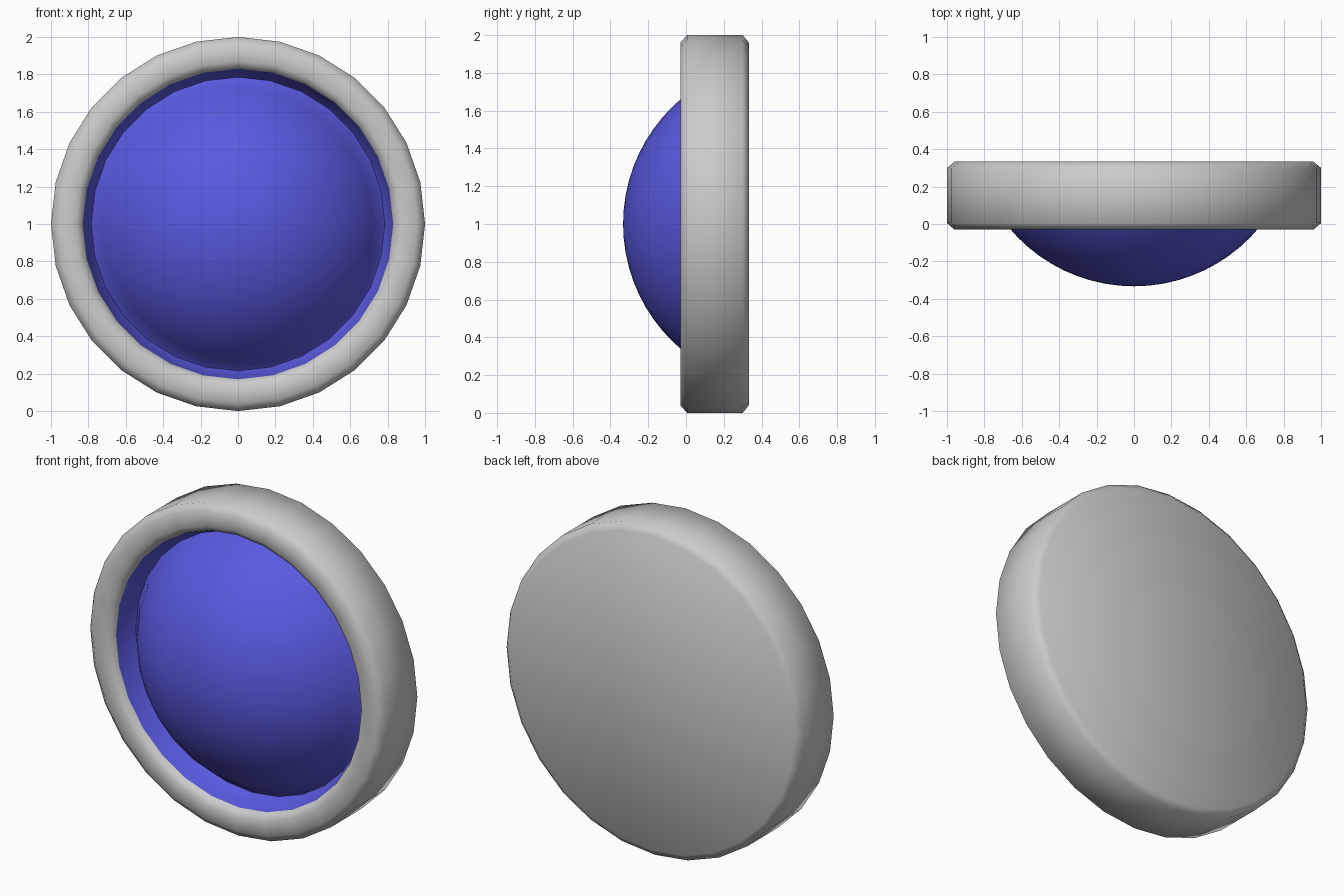
import bpy, bmesh
from math import sin, cos, pi, radians, asin

if "Cube" in bpy.data.objects:
    bpy.data.objects.remove(bpy.data.objects["Cube"])

SEGMENTS = 28


def lathe(name, profile, angle, color=None):
    """Revolve (radius, y) points around the y axis at z = 1."""
    bm = bmesh.new()
    rings = []
    for r, y in profile:
        rings.append([bm.verts.new((r * sin(2 * pi * j / SEGMENTS), y,
                                    1 + r * cos(2 * pi * j / SEGMENTS)))
                      for j in range(SEGMENTS)])
    for a, b in zip(rings, rings[1:]):
        for j in range(SEGMENTS):
            k = (j + 1) % SEGMENTS
            bm.faces.new((a[j], a[k], b[k], b[j]))
    # merge the points on the axis
    bmesh.ops.remove_doubles(bm, verts=bm.verts[:], dist=1e-5)
    mesh = bpy.data.meshes.new(name)
    bm.to_mesh(mesh)
    bm.free()
    obj = bpy.data.objects.new(name, mesh)
    bpy.context.collection.objects.link(obj)
    if color:
        mat = bpy.data.materials.new(name + "_color")
        mat.diffuse_color = color
        mat.use_nodes = True
        mat.node_tree.nodes["Principled BSDF"].inputs["Base Color"].default_value = mat.diffuse_color
        mesh.materials.append(mat)
    bpy.ops.object.select_all(action='DESELECT')
    obj.select_set(True)
    bpy.context.view_layer.objects.active = obj
    bpy.ops.object.shade_smooth_by_angle(angle=radians(angle))
    return obj


# Grey housing: inner lip, bevelled front rim, side wall, flat back
lathe("housing", [(0.83, 0.01), (0.84, -0.01), (0.87, -0.03), (0.96, -0.03),
                  (1.0, 0.005), (1.0, 0.3), (0.96, 0.333), (0, 0.333)], 60)

# Blue lens: bulging dome that turns up into a groove against the lip
R, APEX, EDGE = 0.87, -0.333, 0.76
steps = 12
dome = []
for i in range(steps + 1):
    a = asin(EDGE / R) * i / steps
    dome.append((R * sin(a), APEX + R * (1 - cos(a))))
lathe("lens", dome + [(0.785, 0.135), (0.81, 0.09), (0.83, 0.01)], 80,
      (0.1, 0.1, 0.75, 1))
